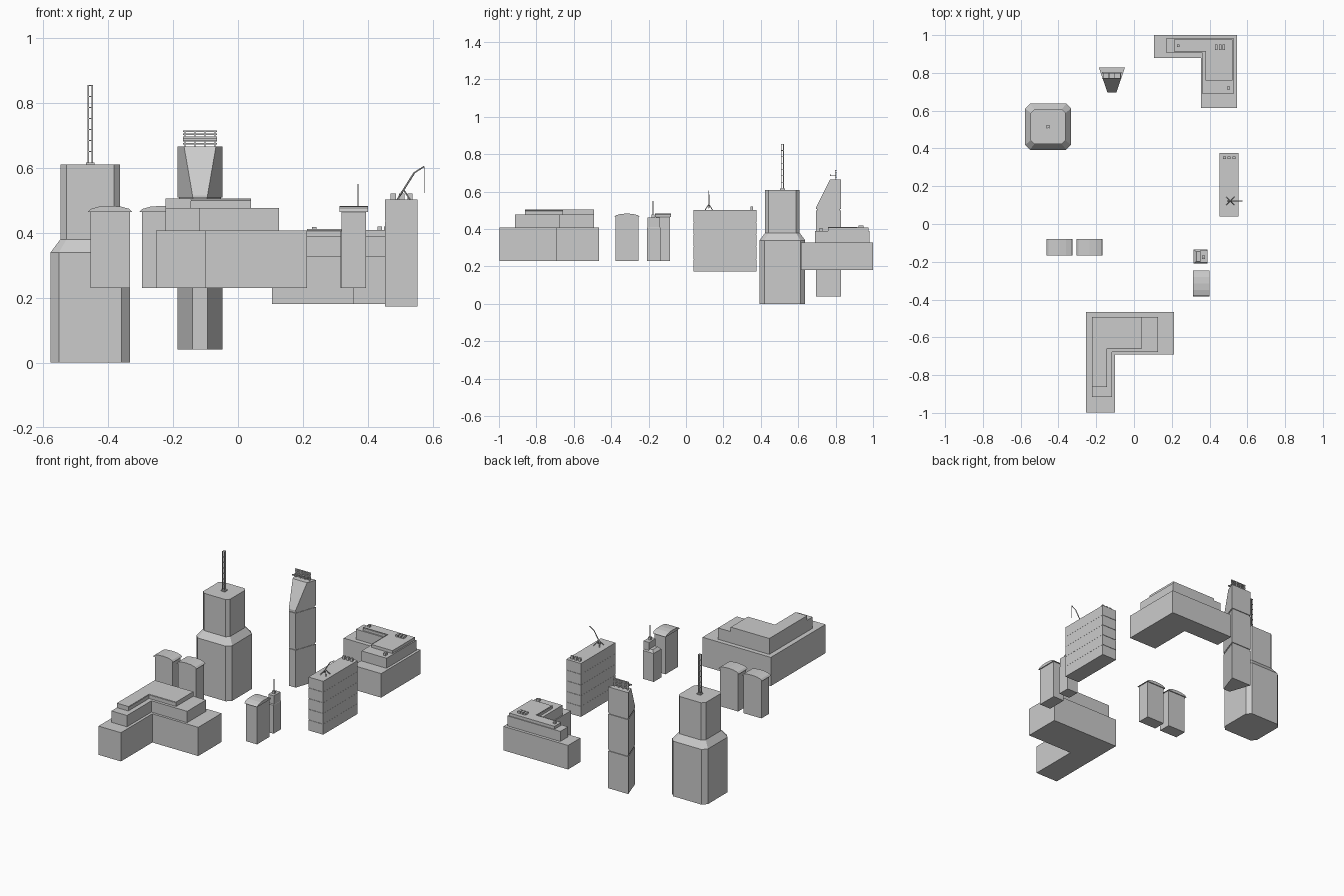
import bpy, bmesh, math
from mathutils import Vector

if "Cube" in bpy.data.objects:
    bpy.data.objects.remove(bpy.data.objects["Cube"])


def finish(name, bm):
    bmesh.ops.recalc_face_normals(bm, faces=bm.faces)
    me = bpy.data.meshes.new(name)
    bm.to_mesh(me)
    bm.free()
    ob = bpy.data.objects.new(name, me)
    bpy.context.collection.objects.link(ob)
    return ob


def loft_bm(sections):
    """Stack of (xy outline, z) joined by side walls and closed by caps."""
    bm = bmesh.new()
    rings = [[bm.verts.new((x, y, z)) for x, y in pts] for pts, z in sections]
    n = len(rings[0])
    for a, b in zip(rings, rings[1:]):
        for i in range(n):
            j = (i + 1) % n
            bm.faces.new((a[i], a[j], b[j], b[i]))
    bm.faces.new(rings[0][::-1])
    bm.faces.new(rings[-1])
    return bm


def loft(name, sections):
    return finish(name, loft_bm(sections))


def rect(x0, x1, y0, y1):
    return [(x0, y0), (x1, y0), (x1, y1), (x0, y1)]


def box(name, x0, x1, y0, y1, z0, z1):
    r = rect(x0, x1, y0, y1)
    return loft(name, [(r, z0), (r, z1)])


def square(cx, cy, h):
    return rect(cx - h, cx + h, cy - h, cy + h)


def chamfered(cx, cy, h, c):
    k = h - c
    pts = [(k, -h), (h, -k), (h, k), (k, h), (-k, h), (-h, k), (-h, -k), (-k, -h)]
    return [(cx + x, cy + y) for x, y in pts]


def shrink(pts, s):
    cx = sum(p[0] for p in pts) / len(pts)
    cy = sum(p[1] for p in pts) / len(pts)
    return [(cx + (x - cx) * s, cy + (y - cy) * s) for x, y in pts]


def grooved(pts, z0, z1, cuts, s=0.96, g=0.004):
    """Vertical prism with shallow horizontal grooves at the given heights."""
    out = [(pts, z0)]
    for z in cuts:
        out += [(pts, z - g), (shrink(pts, s), z - g), (shrink(pts, s), z + g), (pts, z + g)]
    return out + [(pts, z1)]


def bar(name, a, b, r=0.002):
    a, b = Vector(a), Vector(b)
    bm = bmesh.new()
    bmesh.ops.create_cone(bm, cap_ends=True, segments=6, radius1=r, radius2=r, depth=(b - a).length)
    ob = finish(name, bm)
    ob.location = (a + b) / 2
    ob.rotation_euler = (b - a).to_track_quat('Z', 'Y').to_euler()
    return ob


# Stepped spire tower
cx, cy = -0.455, 0.515
loft("spire_tower", [
    (chamfered(cx, cy, 0.122, 0.026), 0), (chamfered(cx, cy, 0.122, 0.026), 0.34),
    (chamfered(cx, cy, 0.092, 0.019), 0.38), (chamfered(cx, cy, 0.092, 0.019), 0.61)])
box("mast_base", cx - 0.013, cx + 0.013, cy - 0.013, cy + 0.013, 0.61, 0.616)
for sx in (-1, 1):
    for sy in (-1, 1):
        x, y = cx + sx * 0.0062, cy + sy * 0.0062
        box("mast_leg", x - 0.002, x + 0.002, y - 0.002, y + 0.002, 0.61, 0.855)
for i in range(7):
    z = 0.65 + i * 0.034
    box("mast_plate", cx - 0.007, cx + 0.007, cy - 0.007, cy + 0.007, z - 0.0015, z + 0.0015)

# Wedge tower with sloped front and roof louvres
wx = -0.117
trap = [(wx - 0.023, 0.695), (wx + 0.023, 0.695), (wx + 0.069, 0.828), (wx - 0.069, 0.828)]
bm = loft_bm(grooved(trap, 0.04, 0.665, (0.275, 0.503), 0.93, 0.005))
cut = bmesh.ops.bisect_plane(bm, geom=bm.verts[:] + bm.edges[:] + bm.faces[:],
                             plane_co=(0, 0.695, 0.515), plane_no=(0, -0.15, 0.075), clear_outer=True)
bmesh.ops.holes_fill(bm, edges=[e for e in cut['geom_cut'] if isinstance(e, bmesh.types.BMEdge)], sides=0)
finish("wedge_tower", bm)
for i in range(5):
    z = 0.672 + i * 0.0095
    box("louvre_slat", wx - 0.052, wx + 0.052, 0.796, 0.804, z, z + 0.005)
for i in range(4):
    x = wx - 0.046 + i * 0.0307
    box("louvre_post", x - 0.002, x + 0.002, 0.798, 0.803, 0.66, 0.715)
    box("louvre_arm", x - 0.002, x + 0.002, 0.772, 0.80, 0.685, 0.69)
box("louvre_rail", wx - 0.052, wx + 0.052, 0.769, 0.774, 0.684, 0.691)


# Stepped L-shaped blocks: outer corner (x, y), end of each arm, inner corner, z range
def l_tier(name, ox, oy, ex, ey, ix, iy, z0, z1):
    pts = [(ox, oy), (ex, oy), (ex, iy), (ix, iy), (ix, ey), (ox, ey)]
    return loft(name, [(pts, z0), (pts, z1)])


def inner_rail(ex, ey, ix, iy, z):
    for h in (0, 0.005):
        bar("roof_rail", (ex, iy, z + h), (ix, iy, z + h), 0.0018)
        bar("roof_rail", (ix, iy, z + h), (ix, ey, z + h), 0.0018)


for t in ((-0.253, -0.465, 0.213, -0.998, -0.10, -0.692, 0.23, 0.407),
          (-0.223, -0.493, 0.127, -0.915, -0.117, -0.677, 0.407, 0.477),
          (-0.223, -0.493, 0.04, -0.862, -0.145, -0.66, 0.477, 0.505)):
    l_tier("front_block_tier", *t)
inner_rail(0.04, -0.862, -0.145, -0.66, 0.499)

for t in ((0.546, 1.0, 0.105, 0.615, 0.355, 0.88, 0.18, 0.328),
          (0.53, 0.982, 0.17, 0.69, 0.36, 0.907, 0.328, 0.39),
          (0.522, 0.977, 0.213, 0.76, 0.38, 0.915, 0.39, 0.408)):
    l_tier("rear_block_tier", *t)
inner_rail(0.213, 0.76, 0.38, 0.915, 0.405)
for i in range(3):
    x = 0.436 + i * 0.02
    box("rear_roof_vent", x - 0.007, x + 0.007, 0.922, 0.95, 0.40, 0.42)
box("rear_roof_hatch", 0.492, 0.508, 0.713, 0.729, 0.39, 0.405)
box("rear_roof_hatch", 0.228, 0.242, 0.938, 0.95, 0.40, 0.418)

# Slab building with floor grooves, vents and roof crane
slab = rect(0.453, 0.553, 0.04, 0.377)
loft("slab_building", grooved(slab, 0.173, 0.502, [0.173 + 0.0658 * i for i in range(1, 5)], 0.985, 0.0015))
for i in range(3):
    x = 0.478 + i * 0.026
    box("slab_vent", x - 0.008, x + 0.008, 0.345, 0.358, 0.50, 0.521)
kx, ky = 0.51, 0.122
for sx in (-1, 1):
    for sy in (-1, 1):
        bar("crane_leg", (kx + sx * 0.021, ky + sy * 0.021, 0.50), (kx, ky, 0.533), 0.0025)
bar("crane_boom", (0.497, ky, 0.512), (0.543, ky, 0.585), 0.0028)
bar("crane_jib", (0.543, ky, 0.585), (0.573, ky, 0.604), 0.0022)
bar("crane_cable", (0.573, ky, 0.604), (0.573, ky, 0.522), 0.0008)


# Small barrel-roofed towers
def barrel_tower(x, y, turn):
    a, b = 0.061, 0.038
    body = box("barrel_tower_body", -a, a, -b, b, 0.23, 0.467)
    ra, rb, rise = 0.0685, 0.044, 0.019
    arc = [(ra * math.cos(math.pi * i / 6), rise * math.sin(math.pi * i / 6)) for i in range(7)]
    prof = [(px, -rb, 0.464 + pz) for px, pz in arc]
    bm = bmesh.new()
    f = bm.faces.new([bm.verts.new(p) for p in prof])
    ext = bmesh.ops.extrude_face_region(bm, geom=[f], use_keep_orig=True)
    bmesh.ops.translate(bm, vec=(0, 2 * rb, 0),
                        verts=[v for v in ext['geom'] if isinstance(v, bmesh.types.BMVert)])
    roof = finish("barrel_tower_roof", bm)
    for ob in (body, roof):
        ob.location = (x, y, 0)
        ob.rotation_euler = (0, 0, turn)


barrel_tower(-0.394, -0.123, 0)
barrel_tower(-0.235, -0.123, 0)
barrel_tower(0.356, -0.316, math.pi / 2)

# Small stepped tower with aerial
sx, sy = 0.352, -0.172
loft("aerial_tower", [(square(sx, sy, 0.037), 0.23), (square(sx, sy, 0.037), 0.405),
                      (square(sx + 0.004, sy, 0.026), 0.42)])
box("aerial_tower_top", 0.35, 0.388, -0.205, -0.14, 0.40, 0.462)
box("aerial_base", 0.361, 0.377, -0.184, -0.168, 0.46, 0.478)
bar("aerial", (0.369, -0.176, 0.46), (0.369, -0.176, 0.55), 0.002)
